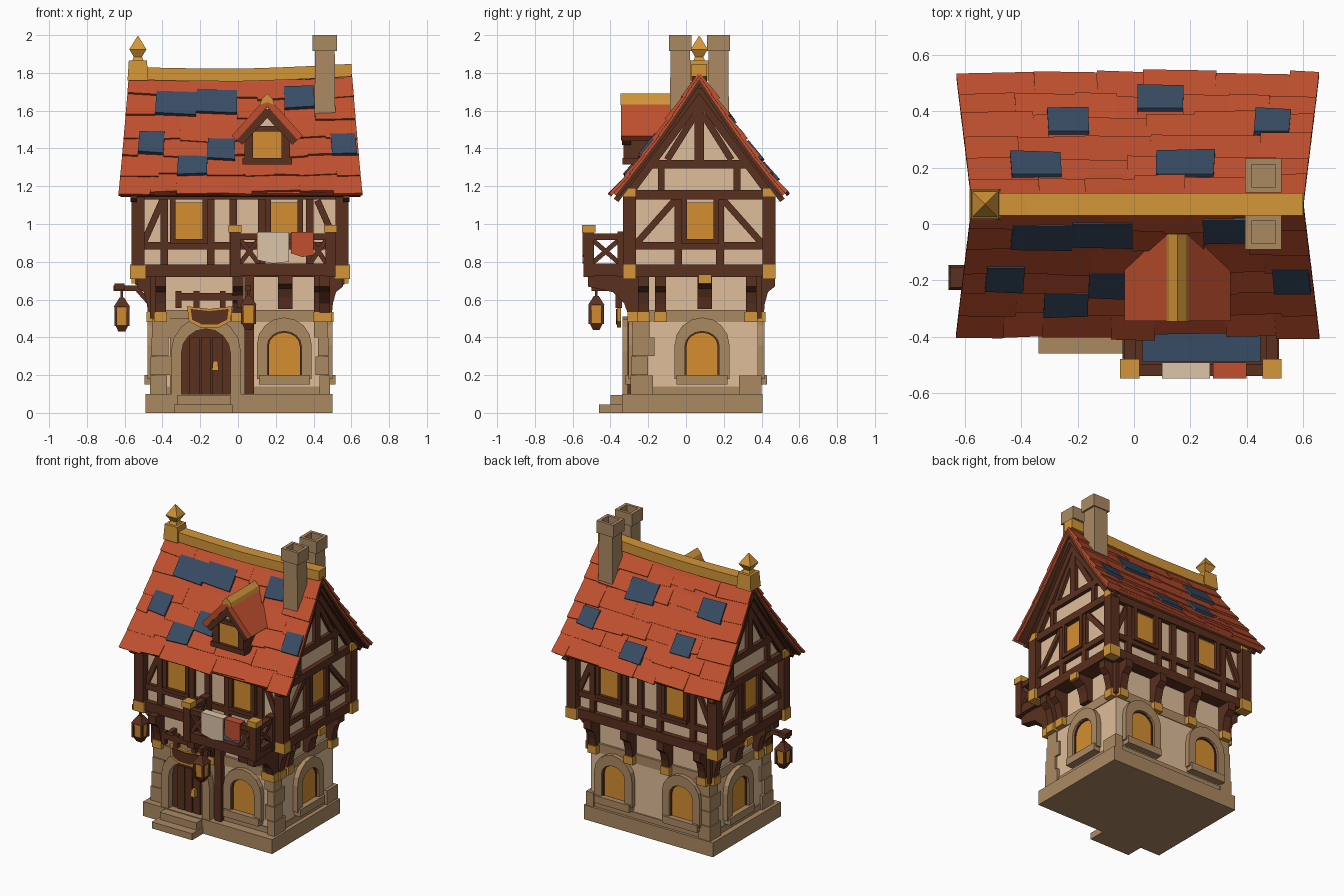
import bpy, bmesh, math, random
from mathutils import Matrix, Vector

if "Cube" in bpy.data.objects:
    bpy.data.objects.remove(bpy.data.objects["Cube"])
random.seed(4)
COLOURS = {"stone": (.41, .252, .124), "plaster": (.74, .51, .325), "timber": (.10, .029, .013),
           "red_tile": (.53, .08, .028), "blue_tile": (.04, .072, .128), "gold": (.65, .305, .04),
           "window_glow": (.66, .275, .03), "cream_cloth": (.72, .56, .39)}
MATS, PARTS, I = {}, {}, Matrix.Identity(4)
for n, c in COLOURS.items():
    MATS[n] = bpy.data.materials.new(n)
    MATS[n].diffuse_color = (*c, 1)

def part(name, mat):
    """Mesh under construction for a named part of one colour."""
    return PARTS.setdefault(name, (bmesh.new(), mat))[0]

def loft(bm, a, b):
    va, vb = [bm.verts.new(p) for p in a], [bm.verts.new(p) for p in b]
    n = len(va)
    fs = [bm.faces.new(va), bm.faces.new(vb[::-1])]
    fs += [bm.faces.new((va[i], vb[i], vb[(i + 1) % n], va[(i + 1) % n])) for i in range(n)]
    bmesh.ops.recalc_face_normals(bm, faces=fs)

def prism(bm, M, pts, y0, y1):
    loft(bm, [M @ Vector((x, y0, z)) for x, z in pts], [M @ Vector((x, y1, z)) for x, z in pts])

def box(bm, M, x, y, z):
    prism(bm, M, [(x[0], z[0]), (x[1], z[0]), (x[1], z[1]), (x[0], z[1])], *y)

def beam(bm, M, p, q, w, y0, y1):
    p, q = Vector(p), Vector(q)
    n = (q - p).orthogonal().normalized() * w / 2
    prism(bm, M, [p + n, q + n, q - n, p - n], y0, y1)

def frustum(bm, x, y, z0, z1, r0, r1):
    loft(bm, *[[(x + a * r, y + b * r, z) for a, b in ((-1, -1), (1, -1), (1, 1), (-1, 1))]
               for z, r in ((z0, r0), (z1, r1))])

def arch(cx, hw, z0, zs, rise=1, n=8):
    return [(cx + hw, z0)] + [(cx + hw * math.cos(math.pi * i / n), zs + rise * hw * math.sin(math.pi * i / n))
                              for i in range(n + 1)] + [(cx - hw, z0)]

def ring(bm, M, inner, outer, y0, y1):
    for i in range(len(inner) - 1):
        prism(bm, M, [inner[i], outer[i], outer[i + 1], inner[i + 1]], y0, y1)

def side(cx, cy, k):
    return Matrix.Translation((cx, cy, 0)) @ Matrix.Rotation(k * math.pi / 2, 4, 'Z')

# Ground floor: plinth, plastered walls, stone band and corner stones
box(part("plinth", "stone"), I, (-.49, .50), (-.34, .405), (0, .1))
box(part("lower_wall", "plaster"), I, (-.435, .455), (-.26, .37), (.1, .74))
box(part("lower_wall", "plaster"), I, (-.445, .465), (-.27, .38), (.1, .5))
st = part("stonework", "stone")
box(st, I, (-.452, .472), (-.277, .387), (.1, .14))
box(st, I, (-.45, .47), (-.275, .385), (.48, .545))
box(st, I, (-.36, .06), (-.285, -.25), (.1, .5))
for sx in (-1, 1):
    for sy in (-1, 1):
        for i, z in enumerate((.1, .2, .3, .4)[:1 if sx + sy == 2 else 4]):
            a, b = (.12, .09) if i % 2 else (.09, .12)
            a = a * .6 if sx > 0 else a
            o = .012 * (3 - i) / 3
            X, Y = .01 + sx * (.464 + o), .053 + sy * (.335 + o)
            box(st, I, sorted((X, X - sx * a)), sorted((Y, Y - sy * b)), (z, z + .098))
# Arched lower windows
LOW, LD = [side(.01, .055, k) for k in range(4)], (.315, .445, .315, .445)
for k, u in ((0, .235), (1, .03), (2, -.26), (2, .26), (3, -.03)):
    M, d = LOW[k], LD[k]
    prism(part("lower_window_panes", "window_glow"), M, arch(u, .087, .2, .355, .85), -d - .022, -d + .02)
    ring(part("lower_window_frames", "timber"), M, arch(u, .082, .2, .355, .85), arch(u, .092, .2, .355, .85), -d - .03, -d)
    ring(st, M, arch(u, .09, .18, .355, .85), arch(u, .145, .18, .36), -d - .045, -d + .02)
    box(st, M, (u - .135, u + .135), (-d - .06, -d), (.15, .2))
# Door with stone arch, planks, handle and steps
M, d = LOW[0], .315
prism(part("door", "timber"), M, arch(-.18, .13, .09, .315), -d - .03, -d)
ring(st, M, arch(-.18, .13, .09, .315), arch(-.18, .185, .09, .325), -d - .075, -d)
for u in (-.24, -.18, -.12):
    box(part("door_planks", "timber"), M, (u - .027, u + .027), (-d - .038, -d - .03), (.1, .4))
frustum(part("door_handle", "gold"), -.12, -.31, .225, .275, .018, .012)
box(part("steps", "stone"), I, (-.34, -.03), (-.46, -.3), (0, .045))
box(part("steps", "stone"), I, (-.32, -.04), (-.40, -.3), (.045, .095))
# Upper floor: gabled plaster block on a jetty frame with gold corner caps
UP, UD = [side(.01, .07, k) for k in range(4)], (.35, .53, .35, .53)
prism(part("upper_wall", "plaster"), UP[1], [(-.35, .75), (.35, .75), (.35, 1.2), (0, 1.68), (-.35, 1.2)], -.53, .53)
tb, cap = part("timber_frame", "timber"), part("gold_caps", "gold")
box(tb, I, (-.55, .57), (-.315, .455), (.72, .785))
for x in (-.53, .55):
    for y in (-.30, .44):
        for bm, r, z in ((cap, .042, (.71, .785)), (cap, .036, (1.145, 1.19)), (tb, .035, (.78, 1.15))):
            box(bm, I, (x - r, x + r), (y - .034, y + .034), z)
for k in range(4):
    M, d, long = UP[k], UD[k], k % 2 == 0
    L, f = (.55, -d - .025) if long else (.38, -d - .025)
    box(tb, M, (-L, L), (f - .008, -d), (1.13, 1.18))
    box(tb, M, (-L, L), (f, -d), (.865, .905))
    for u in (-.4, -.155, -.035, .115, .37) if long else (-.11, .11):
        box(tb, M, (u - .02, u + .02), (f, -d), (.78, 1.13))
    for s in (-1, 1):
        a, b = (.51, .41) if long else (.33, .13)
        beam(tb, M, (s * a, .9), (s * b, 1.125), .035, f + .006, -d)
    # Square upper windows
    for u in (-.27, .235) if long else (.005,):
        box(part("upper_window_panes", "window_glow"), M, (u - .075, u + .075), (-d - .015, -d), (.92, 1.115))
        for s in (-1, 1):
            box(tb, M, (u + s * .085 - .014, u + s * .085 + .014), (f - .008, -d), (.9, 1.13))
        box(tb, M, (u - .1, u + .1), (f - .012, -d), (.895, .92))
    # Gable bracing and bargeboards
    if not long:
        box(tb, M, (-.27, .27), (f, -d), (1.295, 1.34))
        box(tb, M, (-.025, .025), (f, -d), (1.33, 1.67))
        prism(tb, M, [(-.06, 1.64), (.06, 1.64), (0, 1.735)], f - .002, -d)
        for s in (-1, 1):
            for a, b, w, y0, y1 in (((.17, 1.34), (.02, 1.58), .035, f + .004, -d), ((.2, 1.17), (.2, 1.31), .035, f, -d),
                                    ((.37, 1.165), (0, 1.665), .045, f - .004, -d), ((.44, 1.125), (0, 1.715), .03, -.58, -.545)):
                beam(tb, M, (s * a[0], a[1]), (s * b[0], b[1]), w, y0, y1)

# Curved brackets carrying the jetty and the balcony
def bracket(k, u, reach, z0=.5, w=.028, gold=True):
    B = LOW[k] @ Matrix.Translation((u, -LD[k], 0)) @ Matrix.Rotation(-math.pi / 2, 4, 'Z')
    h = .725 - z0
    prism(part("brackets", "timber"), B, [(-.02, z0), (.04, z0), (.04 + reach * .12, z0 + h * .35),
          (.04 + reach * .4, z0 + h * .62), (.04 + reach, z0 + h * .75), (.04 + reach, .725), (-.02, .725)], -w, w)
    if gold:
        box(cap, B, (-.02, .05), (-w - .006, w + .006), (z0 - .02, z0 + .035))

for k, us in ((0, (-.42, .42)), (2, (-.42, -.14, .14, .42)), (1, (-.28, -.19, .29)), (3, (-.29, .19, .28))):
    for u in us:
        bracket(k, u, .06)
for k, u in ((1, .045), (3, -.045)):
    bracket(k, u, .07, .55, .038, False)
    box(cap, LOW[k], (u - .035, u + .035), (-LD[k] - .13, -LD[k]), (.685, .732))
bracket(0, .24, .06, .55, .038, False)
for u in (-.01, .45):
    bracket(0, u, .22)
for x in (-.443, .463):
    for y in (-.268, .378):
        box(part("brackets", "timber"), I, (x - .022, x + .022), (y - .022, y + .022), (.5, .73))

# Main roof: deck plus overlapping courses of uneven tiles; blue ones as start: (end, shift up the slope)
def roof(s, x, v, h=0):
    u = x / .645
    return Vector((.013 + x * (1 - .085 * v), .07 + s * (.452 * (1 - v) + .78 * h),
                   1.16 + .61 * v - .02 * math.sin(math.pi * v) + .02 * u * u * v + .6 * h))

BLUE = {(-1, 1): {-.34: (-.18, 0)}, (-1, 2): {-.56: (-.42, .04), -.18: (-.03, -.01), .5: (.635, .02)},
        (-1, 4): {-.48: (-.25, .035), -.25: (-.02, .055), .25: (.42, .08)}, (1, 1): {0: (.165, -.05)},
        (1, 2): {-.33: (-.18, -.035), .43: (.56, -.035)}, (1, 4): {-.48: (-.29, -.03), .07: (.29, -.03)}}
for s in (-1, 1):
    for j in range(6):
        v0, v1 = j / 6, (j + 1) / 6
        quad = [(-.635, v0), (.635, v0), (.635, v1), (-.635, v1)]
        for name, mat, h0, h1 in (("roof_deck", "red_tile", .004, -.012), ("roof_lining", "timber", -.012, -.03)):
            loft(part(name, mat), [roof(s, *q, h0) for q in quad], [roof(s, *q, h1) for q in quad])
        x, blues = -.645, BLUE.get((s, j), {})
        while x < .64:
            e = x + random.uniform(.13, .28)
            ahead = [b for b in blues if x < b < e + .05]
            e = min(ahead) if ahead else (.645 if e > .56 else e)
            lo, skew, t = v0 + random.uniform(-.025, .015), random.uniform(-.015, .015), random.uniform(.016, .026)
            hi, top, bm = min(v1 + .02, 1), .009, part("red_tiles", "red_tile")
            if x in blues:
                e, dv = blues[x]
                lo, hi, t, top, bm = v0 + dv - .01, v1 + dv, .03, .024, part("blue_tiles", "blue_tile")
            c = ((x, lo), (e, lo + skew), (e, hi), (x, hi))
            loft(bm, [roof(s, *p, t if i < 2 else top) for i, p in enumerate(c)],
                 [roof(s, *p, .002 if i < 2 else -.004) for i, p in enumerate(c)])
            x = e
# Slightly sagging ridge beam and finial
rg = [(x, 1.785 + .03 * x * x + .025 * max(x, 0)) for x in [-.57 + .195 * i for i in range(7)]]
prism(part("ridge_beam", "gold"), I, [(x, z - .03) for x, z in rg] + [(x, z + .037) for x, z in rg[::-1]], .03, .11)
for z0, z1, r0, r1 in ((1.76, 1.865, .055, .048), (1.865, 1.885, .03, .022), (1.885, 1.925, .022, .045), (1.925, 1.995, .045, .002)):
    frustum(part("finial", "gold"), -.53, .07, z0, z1, r0, r1)
# Twin hollow chimneys
for y in (-.03, .172):
    frustum(part("chimneys", "stone"), .46, y, 1.5, 1.92, .056, .052)
    for a, b, c, d in ((-.065, .065, -.06, -.04), (-.065, .065, .04, .06), (-.065, -.043, -.04, .04), (.043, .065, -.04, .04)):
        box(part("chimneys", "stone"), I, (.46 + a, .46 + b), (y + c, y + d), (1.915, 2.0))
# Dormer
D, dt = Matrix.Translation((.155, 0, 0)), part("dormer_timber", "timber")
prism(part("dormer_wall", "plaster"), D, [(-.11, 1.32), (.11, 1.32), (.11, 1.48), (0, 1.62), (-.11, 1.48)], -.305, -.06)
box(part("dormer_window", "window_glow"), D, (-.075, .075), (-.315, -.3), (1.345, 1.495))
box(dt, D, (-.13, .13), (-.335, -.2), (1.315, 1.35))
box(dt, D, (-.12, .12), (-.328, -.3), (1.49, 1.52))
for s in (-1, 1):
    box(dt, D, sorted((s * .075, s * .12)), (-.33, -.1), (1.33, 1.5))
    beam(dt, D, (s * .155, 1.44), (0, 1.605), .06, -.338, -.29)
    beam(part("dormer_roof", "red_tile"), D, (s * .175, 1.455), (0, 1.65), .035, -.345, -.03)
prism(part("dormer_ridge", "gold"), D, [(-.04, 1.63), (0, 1.645), (.04, 1.63), (.03, 1.66), (0, 1.69), (-.03, 1.66)], -.347, -.035)
# Balcony with railing, cross braces and hanging cloths
bt = part("balcony", "timber")
box(bt, I, (-.04, .515), (-.54, -.3), (.725, .765))
box(part("balcony_floor", "blue_tile"), I, (.03, .45), (-.49, -.33), (.765, .772))
for z in ((.725, .79), (.915, .95)):
    box(bt, I, (-.03, .505), (-.54, -.50), z)
    for x in (-.015, .49):
        box(bt, I, (x - .02, x + .02), (-.52, -.3), z)
for x in (-.015, .49):
    for y in (-.515, -.335):
        box(bt, I, (x - .027, x + .027), (y - .027, y + .027), (.72, .96))
    box(cap, I, (x - .034, x + .034), (-.55, -.48), (.955, .995))
for R, a, b, y in ((side(-.015, 0, 1), -.5, -.35, 0), (side(.49, 0, 1), -.5, -.35, 0), (I, .01, .11, -.52), (I, .38, .47, -.52)):
    beam(bt, R, (a, .79), (b, .92), .025, y - .012, y + .012)
    beam(bt, R, (a, .92), (b, .79), .025, y - .011, y + .011)
for name, mat, x0, x1, z in (("cream_cloth", "cream_cloth", .1, .27, .8), ("red_cloth", "red_tile", .28, .4, .835)):
    prism(part(name, mat), I, [(x0, z + .01), ((x0 + x1) / 2, z - .01), (x1, z), (x1, .957), (x0, .957)], -.549, -.541)
    box(part(name, mat), I, (x0, x1), (-.549, -.493), (.95, .957))
# Hanging sign
sg = [(-.27, .565), (-.26, .485), (-.2, .452), (-.1, .452), (-.04, .485), (-.03, .565), (-.15, .55)]
prism(part("sign_border", "gold"), I, sg, -.365, -.345)
prism(part("sign_board", "timber"), I, [(-.15 + (x + .15) * .84, .512 + (z - .512) * .72) for x, z in sg], -.371, -.365)
sb = part("sign_bar", "timber")
box(sb, I, (-.33, .03), (-.37, -.34), (.595, .635))
for x in (-.315, -.22, -.08, .01):
    box(sb, I, (x - .015, x + .015), (-.372, -.338), (.555, .645))
for x in (-.3, 0):
    box(sb, I, (x - .015, x + .015), (-.36, -.25), (.6, .63))
# Lanterns on arms, with the porch post
lt, arms = part("lantern_frames", "timber"), part("lantern_arms", "timber")
for x, y, z in ((-.615, -.19, .43), (.055, -.475, .44)):
    for z0, z1, r0, r1 in ((.17, .23, .007, .007), (.13, .18, .044, .012), (0, .035, .018, .035)):
        frustum(lt, x, y, z + z0, z + z1, r0, r1)
    frustum(part("lantern_lights", "window_glow"), x, y, z + .03, z + .135, .027, .034)
    for a, b in ((-1, -1), (-1, 1), (1, -1), (1, 1)):
        frustum(lt, x + a * .033, y + b * .033, z + .03, z + .135, .007, .007)
for b in (((-.66, -.42), (-.205, -.175), (.645, .675)), ((-.655, -.6), (-.225, -.155), (.65, .685)),
          ((.04, .07), (-.5, -.26), (.645, .675)), ((.035, .085), (-.31, -.25), (.1, .72))):
    box(arms, I, *b)
beam(arms, I, (-.53, .65), (-.44, .55), .025, -.2, -.18)
# Turn every part into an object
for name, (bm, mat) in PARTS.items():
    me = bpy.data.meshes.new(name)
    bm.to_mesh(me)
    me.materials.append(MATS[mat])
    bpy.context.collection.objects.link(bpy.data.objects.new(name, me))

for m in bpy.data.materials:
    if m.users and not m.is_grease_pencil:
        m.use_nodes = True
        m.node_tree.nodes["Principled BSDF"].inputs["Base Color"].default_value = m.diffuse_color
